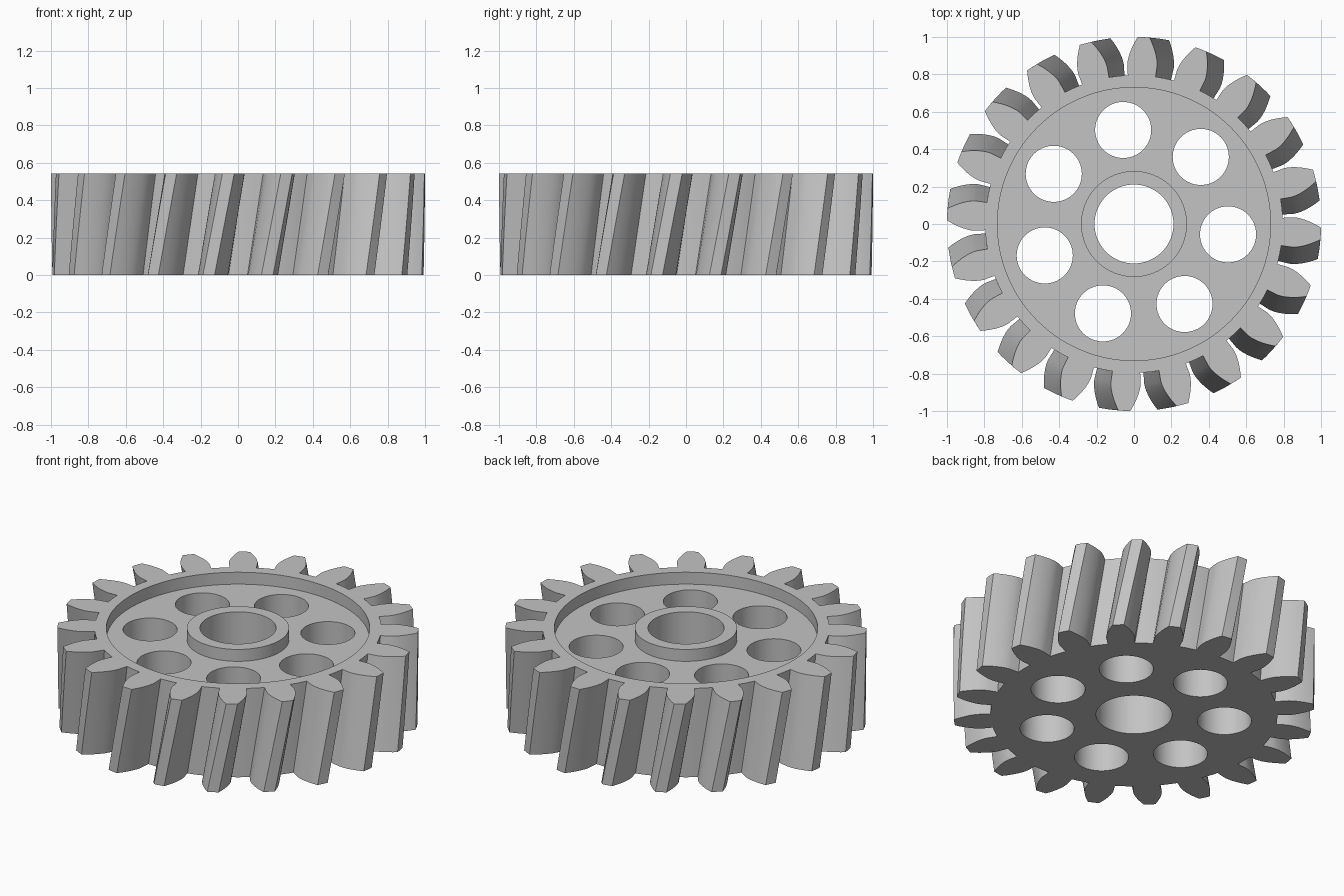
import bpy, bmesh
from math import pi, sin, cos, tan, acos, radians

cube = bpy.data.objects.get("Cube")
if cube:
    bpy.data.objects.remove(cube, do_unlink=True)

# Gear proportions (standard involute teeth, helical)
TEETH = 20
MODULE = 2 / (TEETH + 2)
PITCH_R = MODULE * TEETH / 2
ROOT_R = MODULE * (TEETH - 2.5) / 2
BASE_R = PITCH_R * cos(radians(20))
TIP_R = 1.0
HEIGHT = 0.543
TWIST = tan(radians(10)) * HEIGHT / PITCH_R
LAYERS = 12
RECESS = 0.073
RIM_R, HUB_R, BORE_R = 0.73, 0.283, 0.211
HOLES, HOLE_R, HOLE_RING = 7, 0.15, 0.506

steel = bpy.data.materials.new("steel_grey")
steel.use_nodes = True
steel.diffuse_color = (0.55, 0.55, 0.55, 1)
steel.node_tree.nodes["Principled BSDF"].inputs["Base Color"].default_value = steel.diffuse_color


def make_object(name, bm):
    bmesh.ops.recalc_face_normals(bm, faces=bm.faces)
    mesh = bpy.data.meshes.new(name)
    bm.to_mesh(mesh)
    bm.free()
    mesh.materials.append(steel)
    obj = bpy.data.objects.new(name, mesh)
    bpy.context.collection.objects.link(obj)
    return obj


def involute(angle):
    return tan(angle) - angle


def half_angle(r):
    """Half the angular tooth thickness at radius r."""
    at_base = pi / (2 * TEETH) + involute(radians(20))
    return at_base - (involute(acos(BASE_R / r)) if r > BASE_R else 0)


def tooth_outline():
    """Polar points (radius, angle) of one tooth and the gap after it."""
    steps = 7
    radii = [ROOT_R] + [BASE_R + (TIP_R - BASE_R) * i / steps for i in range(steps + 1)]
    flank = [(r, half_angle(r)) for r in radii]
    points = [(r, -a) for r, a in flank] + [(TIP_R, 0)] + flank[::-1]
    start = half_angle(ROOT_R)
    gap = 2 * pi / TEETH - 2 * start
    return points + [(ROOT_R, start + gap * i / 4) for i in range(1, 4)]


def gear_blank():
    """Toothed outline swept upward with a steady twist."""
    outline = [(r, a + 2 * pi * (k - 0.5) / TEETH)
               for k in range(TEETH) for r, a in tooth_outline()]
    bm = bmesh.new()
    rings = []
    for layer in range(LAYERS + 1):
        t = layer / LAYERS
        rings.append([bm.verts.new((r * cos(a + TWIST * t), r * sin(a + TWIST * t), HEIGHT * t))
                      for r, a in outline])
    n = len(outline)
    for low, high in zip(rings, rings[1:]):
        for i in range(n):
            j = (i + 1) % n
            bm.faces.new((low[i], low[j], high[j], high[i]))
    bm.faces.new(rings[0][::-1])
    bm.faces.new(rings[-1])
    return make_object("helical_gear", bm)


def lathe_ring(name, inner, outer, low, high, segments=128):
    """Ring with a rectangular section."""
    section = [(inner, low), (outer, low), (outer, high), (inner, high)]
    bm = bmesh.new()
    loops = [[bm.verts.new((r * cos(2 * pi * k / segments), r * sin(2 * pi * k / segments), z))
              for r, z in section] for k in range(segments)]
    for k in range(segments):
        a, b = loops[k], loops[(k + 1) % segments]
        for i in range(4):
            j = (i + 1) % 4
            bm.faces.new((a[i], b[i], b[j], a[j]))
    return make_object(name, bm)


def drill(name, radius, x=0, y=0, segments=64):
    bm = bmesh.new()
    bmesh.ops.create_cone(bm, cap_ends=True, segments=segments, radius1=radius,
                          radius2=radius, depth=2 * HEIGHT)
    bmesh.ops.translate(bm, verts=bm.verts, vec=(x, y, HEIGHT / 2))
    return make_object(name, bm)


gear = gear_blank()

# Top recess between hub and rim, the bore, and the ring of lightening holes
cutters = [lathe_ring("recess_cutter", HUB_R, RIM_R, HEIGHT - RECESS, HEIGHT + 0.2),
           drill("bore_cutter", BORE_R)]
for k in range(HOLES):
    a = radians(-6.3) + 2 * pi * k / HOLES
    cutters.append(drill(f"hole_cutter_{k + 1}", HOLE_R, HOLE_RING * cos(a), HOLE_RING * sin(a)))

bpy.ops.object.select_all(action='DESELECT')
bpy.context.view_layer.objects.active = gear
gear.select_set(True)
for cutter in cutters:
    cutter.hide_render = True
    mod = gear.modifiers.new(cutter.name, 'BOOLEAN')
    mod.operation = 'DIFFERENCE'
    mod.solver = 'EXACT'
    mod.object = cutter
    bpy.ops.object.modifier_apply(modifier=mod.name)
    bpy.data.objects.remove(cutter, do_unlink=True)

# Smooth flanks and bores, crisp edges
bpy.ops.object.shade_smooth_by_angle(angle=radians(25))
